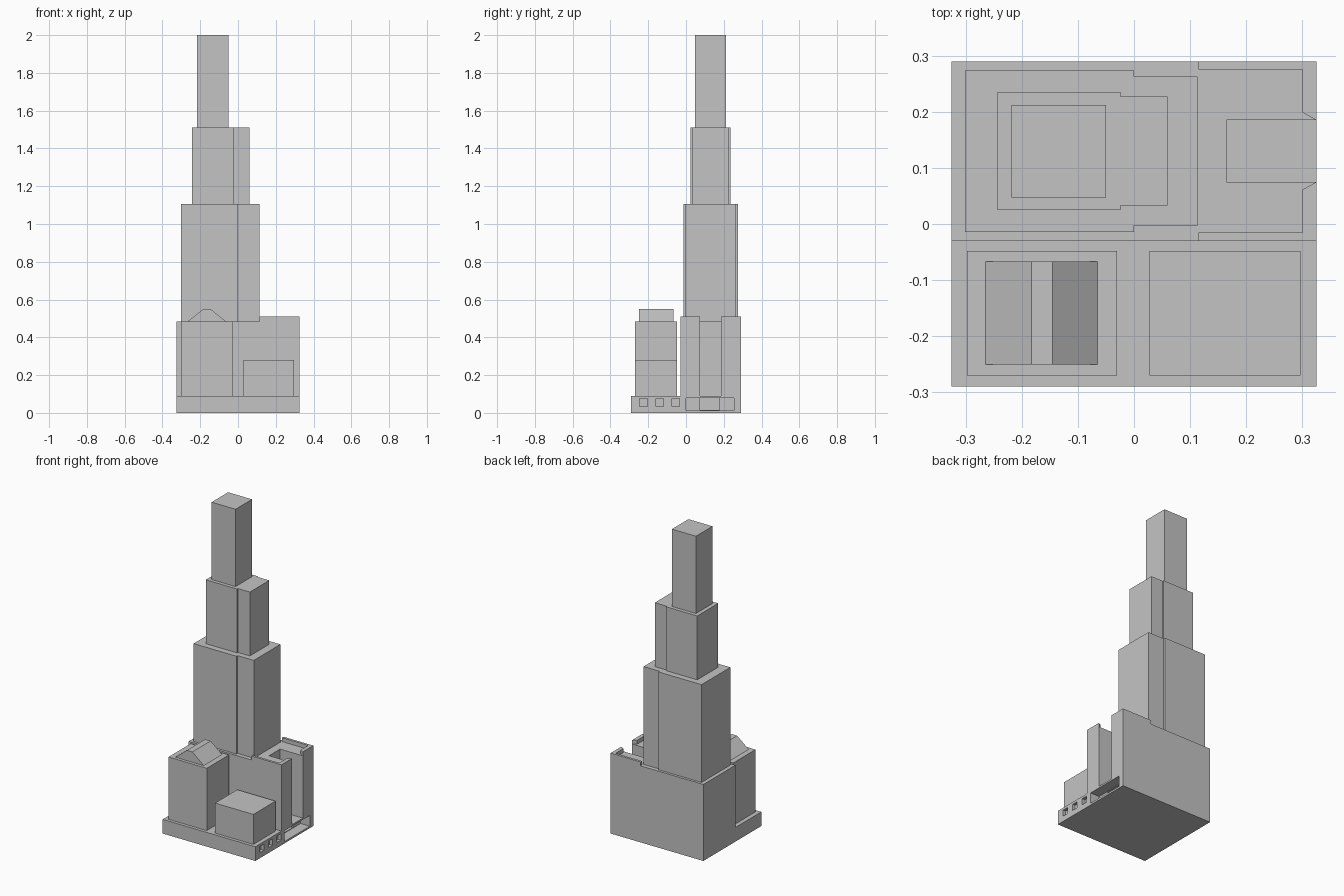
import bpy
import bmesh

if "Cube" in bpy.data.objects:
    bpy.data.objects.remove(bpy.data.objects["Cube"], do_unlink=True)

# Single stone colour
stone = bpy.data.materials.new("grey_stone")
stone.use_nodes = True
GREY = (0.55, 0.55, 0.55, 1)
stone.diffuse_color = GREY
stone.node_tree.nodes["Principled BSDF"].inputs["Base Color"].default_value = GREY


def prism(name, outline, low, high, axis="z"):
    """Extrude an outline: xy points along z, or xz points along y."""
    bm = bmesh.new()
    place = (lambda a, b: (a, b, low)) if axis == "z" else (lambda a, b: (a, low, b))
    face = bm.faces.new([bm.verts.new(place(a, b)) for a, b in outline])
    top = bmesh.ops.extrude_face_region(bm, geom=[face])["geom"]
    shift = (0, 0, high - low) if axis == "z" else (0, high - low, 0)
    bmesh.ops.translate(bm, vec=shift, verts=[v for v in top if isinstance(v, bmesh.types.BMVert)])
    bmesh.ops.recalc_face_normals(bm, faces=bm.faces)
    mesh = bpy.data.meshes.new(name)
    bm.to_mesh(mesh)
    bm.free()
    mesh.materials.append(stone)
    obj = bpy.data.objects.new(name, mesh)
    bpy.context.collection.objects.link(obj)
    return obj


def box(name, x0, x1, y0, y1, z0, z1):
    return prism(name, [(x0, y0), (x1, y0), (x1, y1), (x0, y1)], z0, z1)


def carve(target, cutter):
    """Cut the target and discard the cutter."""
    cutter.hide_render = True
    mod = target.modifiers.new("cut", "BOOLEAN")
    mod.operation = "DIFFERENCE"
    mod.solver = "EXACT"
    mod.object = cutter
    bpy.context.view_layer.objects.active = target
    bpy.ops.object.modifier_apply(modifier=mod.name)
    bpy.data.objects.remove(cutter, do_unlink=True)


MID = 0.13  # y of the tower's centre line
EDGE = 0.325

# Plinth with small windows and a recessed entrance on one side
plinth = box("plinth", -EDGE, EDGE, -0.29, 0.29, 0, 0.09)
for y in (-0.225, -0.14, -0.055):
    carve(plinth, box("window_cutter", 0.305, 0.35, y - 0.02, y + 0.02, 0.035, 0.075))
carve(plinth, box("entrance_cutter", 0.26, 0.35, 0, 0.255, 0.012, 0.08))
carve(plinth, box("lobby_cutter", 0.165, 0.27, 0.075, 0.178, 0.016, 0.078))

# Rear block with a deep slot in its side
half = [(-EDGE, -0.03), (EDGE, -0.03), (EDGE, 0.075), (0.165, 0.075)]
mirrored = [(x, 2 * MID - y) for x, y in reversed(half)]
prism("rear_block", half + mirrored, 0.09, 0.485)

# Roof parapets, one each side of the slot
rail = [(0.115, -0.03), (EDGE, -0.03), (EDGE, 0.075), (0.3, 0.061), (0.3, -0.015), (0.115, -0.015)]
prism("front_parapet", rail, 0.485, 0.51)
prism("rear_parapet", [(x, 2 * MID - y) for x, y in rail], 0.485, 0.51)


def tier(name, x0, x1, x2, wide, narrow, z0, z1):
    """Wide shaft stepping in to a narrower wing."""
    side = [(x0, MID - wide), (x1, MID - wide), (x1, MID - narrow), (x2, MID - narrow)]
    prism(name, side + [(x, 2 * MID - y) for x, y in reversed(side)], z0, z1)


# Stepped tower
tier("lower_tower", -0.301, 0, 0.113, 0.144, 0.133, 0.485, 1.105)
tier("middle_tower", -0.243, -0.024, 0.06, 0.105, 0.097, 1.105, 1.51)
box("upper_tower", -0.218, -0.05, 0.047, 0.212, 1.51, 2.0)

# Front buildings
box("tall_front_building", -0.298, -0.03, -0.27, -0.048, 0.09, 0.485)
prism("flat_topped_roof", [(-0.265, 0.485), (-0.065, 0.485), (-0.145, 0.55), (-0.183, 0.55)],
      -0.25, -0.067, axis="y")
box("low_front_building", 0.028, 0.297, -0.27, -0.048, 0.09, 0.28)
